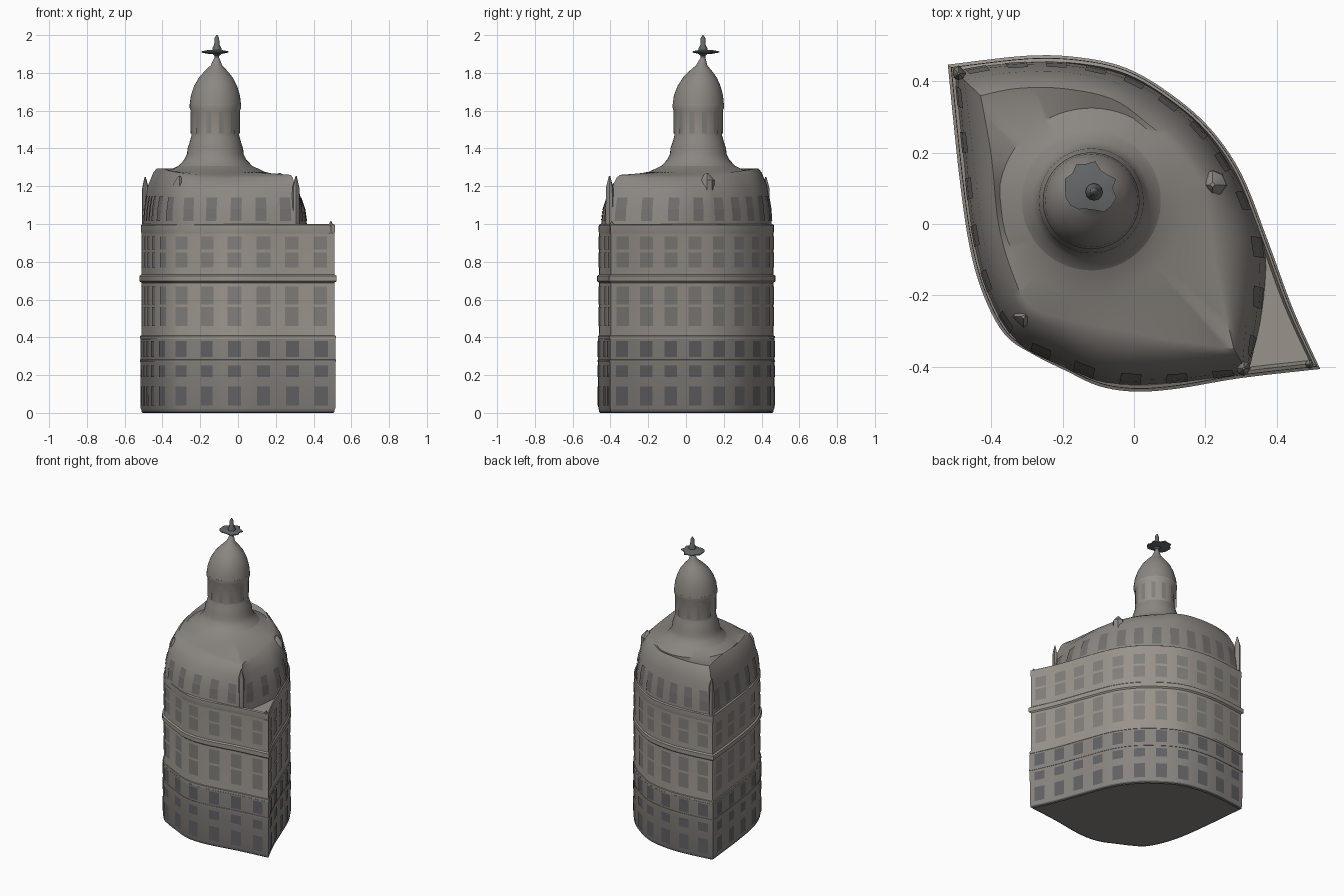
import bpy, math, random
from mathutils import Vector

if "Cube" in bpy.data.objects:
    bpy.data.objects.remove(bpy.data.objects["Cube"])

random.seed(4)


def material(name, rgb):
    m = bpy.data.materials.new(name)
    m.diffuse_color = (*rgb, 1)
    m.use_nodes = True
    m.node_tree.nodes["Principled BSDF"].inputs["Base Color"].default_value = m.diffuse_color
    return m


STONE = material("stone", (0.32, 0.29, 0.26))
DARK_STONE = material("dark_stone", (0.25, 0.23, 0.212))
ROOF = material("roof", (0.26, 0.24, 0.22))
GLASS = material("glass", (0.12, 0.12, 0.128))
UPPER_GLASS = material("upper_glass", (0.22, 0.208, 0.195))
ATTIC_GLASS = material("attic_glass", (0.17, 0.163, 0.157))
METAL = material("metal", (0.13, 0.14, 0.14))


def make(name, verts, faces, mat, angle=35):
    me = bpy.data.meshes.new(name)
    me.from_pydata(verts, [], faces)
    me.materials.append(mat)
    ob = bpy.data.objects.new(name, me)
    bpy.context.collection.objects.link(ob)
    bpy.ops.object.select_all(action='DESELECT')
    ob.select_set(True)
    bpy.context.view_layer.objects.active = ob
    bpy.ops.object.shade_smooth_by_angle(angle=math.radians(angle))
    return ob


def loft(name, rings, mat, bottom=False, top=False):
    n = len(rings[0])
    verts = [p for r in rings for p in r]
    faces = [(k * n + i, k * n + (i + 1) % n, (k + 1) * n + (i + 1) % n, (k + 1) * n + i)
             for k in range(len(rings) - 1) for i in range(n)]
    if bottom:
        faces.append(tuple(range(n))[::-1])
    if top:
        faces.append(tuple(range(len(verts) - n, len(verts))))
    return make(name, verts, faces, mat)


def spline(pts, per=5):
    # open Catmull-Rom curve through points of any dimension
    p = [Vector(q) for q in pts]
    p = [p[0]] + p + [p[-1]]
    out = []
    for i in range(1, len(p) - 2):
        a, b, c, d = p[i - 1:i + 3]
        for k in range(per):
            t = k / per
            out.append(0.5 * (2 * b + (c - a) * t + (2 * a - 5 * b + 4 * c - d) * t * t
                              + (3 * b - a - 3 * c + d) * t ** 3))
    return out + [p[-2]]


# Almond-shaped footprint: two curved fronts meeting at two sharp corners
NE = spline([(0.52, -0.405), (0.445, -0.24), (0.375, -0.05), (0.3, 0.14), (0.21, 0.27),
             (0.1, 0.365), (-0.02, 0.435), (-0.15, 0.465), (-0.3, 0.47), (-0.52, 0.445)])
SW = spline([(-0.52, 0.445), (-0.49, 0.15), (-0.46, -0.06), (-0.42, -0.2), (-0.36, -0.31),
             (-0.28, -0.365), (-0.19, -0.41), (-0.1, -0.452), (0, -0.468), (0.12, -0.46),
             (0.3, -0.43), (0.52, -0.405)])
outline = NE[:-1] + SW[:-1]


def ring(scale, z):
    return [(p.x * scale, p.y * scale, z) for p in outline]


loft("lower_wall", [ring(0.975, 0.005), ring(0.992, 0.025), ring(0.994, 0.39)], DARK_STONE, bottom=True)
loft("upper_wall", [ring(0.992, 0.39), ring(0.982, 0.42), ring(0.982, 0.965)], STONE, top=True)


def band(name, z, h, out, mat):
    loft(name, [ring(0.97, z - h), ring(out, z - h * 0.5), ring(out, z + h * 0.6), ring(0.97, z + h)], mat)


band("main_cornice", 0.71, 0.026, 1.004, STONE)
band("ground_floor_band", 0.275, 0.01, 0.998, DARK_STONE)
band("lower_string_course", 0.40, 0.012, 0.997, STONE)
band("base_plinth", 0.012, 0.012, 0.985, GLASS)
loft("parapet", [ring(0.975, 0.94), ring(0.988, 0.96), ring(0.986, 0.995),
                 ring(0.965, 1.0), ring(0.945, 0.965)], STONE)

# Mansard storey: each control is (base x, base y, top x, top y)
UE = spline([(0.32, -0.42, 0.28, -0.35), (0.36, -0.24, 0.245, -0.2), (0.365, -0.05, 0.215, -0.03),
             (0.29, 0.13, 0.2, 0.1)])
UN = spline([(0.29, 0.13, 0.2, 0.1), (0.2, 0.26, 0.13, 0.2), (0.1, 0.35, 0.04, 0.28),
             (-0.03, 0.42, -0.06, 0.35), (-0.2, 0.455, -0.2, 0.38), (-0.38, 0.45, -0.33, 0.38),
             (-0.505, 0.43, -0.43, 0.36)])
US = spline([(-0.505, 0.43, -0.43, 0.36), (-0.48, 0.18, -0.4, 0.19), (-0.455, -0.03, -0.38, 0),
             (-0.41, -0.2, -0.34, -0.14), (-0.33, -0.33, -0.29, -0.23), (-0.2, -0.4, -0.18, -0.27),
             (-0.08, -0.45, -0.05, -0.295), (0.1, -0.45, 0.1, -0.325), (0.32, -0.42, 0.28, -0.35)])
upper = UE[:-1] + UN[:-1] + US[:-1]
STEPS = [(0, 0.96), (0.12, 1.08), (0.38, 1.19), (0.75, 1.245), (1, 1.26)]
CX, CY = -0.12, 0.065


def mansard(q, t, z):
    x, y = q[0] + (q[2] - q[0]) * t, q[1] + (q[3] - q[1]) * t
    lift = 0.035 * t * min(1, max(0, (y - x + 0.1) / 0.6))
    return Vector((x, y, z + lift))


rings = [[mansard(q, t, z) for q in upper] for t, z in STEPS]
apron, flare = [], []
for p in rings[-1]:
    d = Vector((p.x - CX, p.y - CY))
    r = min(0.26, d.length * 0.95)
    d.normalize()
    apron.append((CX + d.x * r, CY + d.y * r, 1.277))
    flare.append((CX + d.x * 0.195, CY + d.y * 0.195, 1.308))
loft("mansard_roof", rings + [apron, flare], ROOF)


def lathe(name, profile, mat, x=CX, y=CY, n=40, jitter=0, lean=(0, 0)):
    # lean shifts the upper rings sideways, most at the top
    wob = [1 + random.uniform(-jitter, jitter) for _ in range(n)]
    z0, z1 = profile[0][1], profile[-1][1]
    rs = []
    for r, z in profile:
        f = ((z - z0) / (z1 - z0)) ** 2
        rs.append([(x + lean[0] * f + r * wob[i] * math.cos(i * math.tau / n),
                    y + lean[1] * f + r * wob[i] * math.sin(i * math.tau / n), z) for i in range(n)])
    loft(name, rs, mat, True, True)


# Domed lantern with finial
lathe("lantern_base", [(0.24, 1.275), (0.195, 1.308), (0.165, 1.34), (0.15, 1.37), (0.147, 1.4),
                       (0.134, 1.44), (0.126, 1.47)], ROOF)
lathe("lantern_drum", [(0.126, 1.46), (0.13, 1.6), (0.136, 1.615), (0.136, 1.635)], STONE)
lathe("lantern_dome", [(0.136, 1.63), (0.13, 1.68), (0.114, 1.73), (0.09, 1.775), (0.06, 1.81),
                       (0.03, 1.84), (0.013, 1.88)], ROOF, lean=(0.008, 0.025))
lathe("finial", [(0.014, 1.86), (0.012, 1.89), (0.022, 1.9), (0.024, 1.93),
                 (0.014, 1.95), (0.012, 1.985), (0.003, 2.0)], METAL, -0.112, 0.09, 12)
lathe("finial_disc", [(0.03, 1.9), (0.068, 1.908), (0.068, 1.914), (0.03, 1.922)], METAL,
      -0.122, 0.1, 18, 0.16)

# Corner spikes and roof lumps
for name, x, y, z0, z1, r in [("right_corner_spike", 0.492, -0.393, 0.95, 1.015, 0.012),
                              ("front_corner_spike", 0.308, -0.405, 1.0, 1.255, 0.02),
                              ("back_corner_spike", -0.492, 0.422, 1.0, 1.25, 0.02),
                              ("front_left_lump", -0.31, -0.26, 1.1, 1.255, 0.03),
                              ("back_right_lump", 0.22, 0.11, 1.12, 1.27, 0.04)]:
    lathe(name, [(r, z0), (r * 0.9, z0 + (z1 - z0) * 0.75), (r * 0.15, z1)], ROOF, x, y, 8, 0.15)


# Window panels laid just proud of the curved walls
def at_length(curve, s):
    for a, b in zip(curve, curve[1:]):
        d = (Vector(b[:2]) - Vector(a[:2])).length
        if s <= d:
            return a.lerp(b, s / d)
        s -= d
    return curve[-1]


def windows(name, curve, count, width, rows, surf, mat, off):
    verts, faces = [], []
    total = sum((Vector(b[:2]) - Vector(a[:2])).length for a, b in zip(curve, curve[1:]))
    for k in range(count):
        s = total * (k + 0.5) / count
        a, b = at_length(curve, s - width / 2), at_length(curve, s + width / 2)
        t = Vector((b[0] - a[0], b[1] - a[1])).normalized()
        nrm = Vector((t.y, -t.x, 0)) * off
        for z0, z1 in rows:
            i = len(verts)
            verts += [surf(a, z0) + nrm, surf(b, z0) + nrm, surf(b, z1) + nrm, surf(a, z1) + nrm]
            faces.append((i, i + 1, i + 2, i + 3))
    make(name, verts, faces, mat)


def wall(scale):
    return lambda p, z: Vector((p[0] * scale, p[1] * scale, z))


def slope(q, z):
    for (t0, z0), (t1, z1) in zip(STEPS, STEPS[1:]):
        if z <= z1:
            return mansard(q, t0 + (t1 - t0) * (z - z0) / (z1 - z0), z)


for side, curve, n in [("back", NE, 11), ("front", SW, 11)]:
    windows(side + "_street_windows", curve, n, 0.07, [(0.04, 0.14), (0.19, 0.25), (0.295, 0.38)],
            wall(0.994), GLASS, 0.003)
    windows(side + "_tall_windows", curve, n, 0.075, [(0.46, 0.56), (0.575, 0.67), (0.77, 0.85), (0.865, 0.935)],
            wall(0.982), UPPER_GLASS, 0.003)
for side, curve, n in [("east", UE, 4), ("north", UN, 8), ("south", US, 11)]:
    windows(side + "_attic_windows", curve, n, 0.06, [(1.015, 1.08), (1.08, 1.14)], slope, ATTIC_GLASS, 0.004)
drum = [Vector((CX + 0.129 * math.cos(a * math.tau / 80), CY + 0.129 * math.sin(a * math.tau / 80)))
        for a in range(81)]
windows("drum_windows", drum, 12, 0.028, [(1.48, 1.595)], wall(1), UPPER_GLASS, 0.003)
